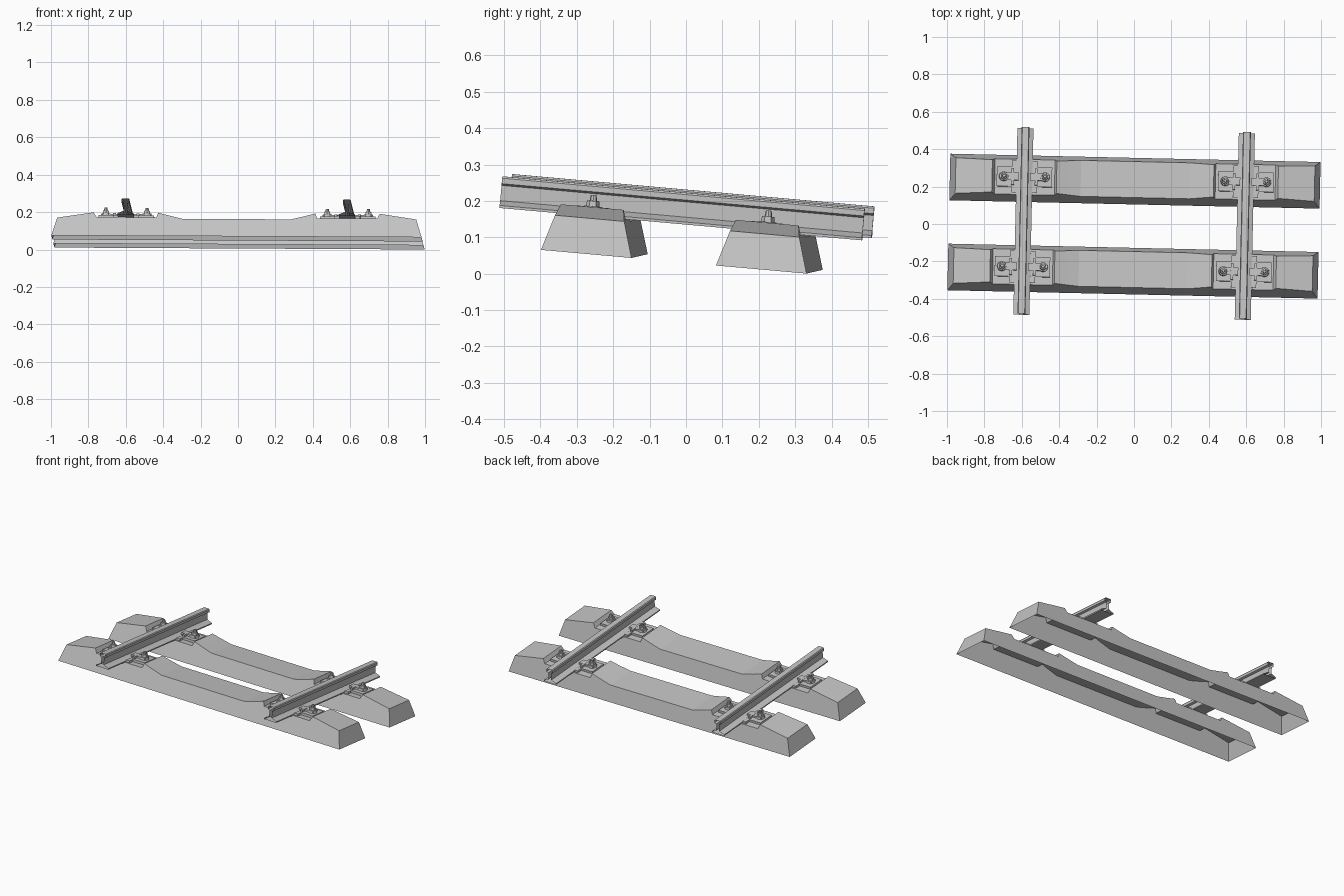
import bpy, bmesh, math
from mathutils import Matrix, Euler

if "Cube" in bpy.data.objects:
    bpy.data.objects.remove(bpy.data.objects["Cube"], do_unlink=True)

grey = bpy.data.materials.new("plain_grey")
grey.use_nodes = True
colour = (0.55, 0.55, 0.55, 1)
grey.diffuse_color = colour
grey.node_tree.nodes["Principled BSDF"].inputs["Base Color"].default_value = colour

# The whole track piece rests at a slight tilt
TILT = Matrix.Translation((0, 0, 0.037)) @ Euler(
    (math.radians(-5.1), math.radians(0.3), math.radians(-1.29))).to_matrix().to_4x4()
SEAT_Z = 0.102
RAIL_X = 0.592
SLEEPER_Y = {"front": -0.253, "rear": 0.23}


def finish(bm, name):
    bmesh.ops.recalc_face_normals(bm, faces=bm.faces)
    mesh = bpy.data.meshes.new(name)
    bm.to_mesh(mesh)
    bm.free()
    mesh.materials.append(grey)
    ob = bpy.data.objects.new(name, mesh)
    bpy.context.collection.objects.link(ob)
    ob.matrix_world = TILT
    return ob


def add_box(bm, x0, x1, half_y, z0, z1, origin):
    x, y = origin
    m = Matrix.Translation((x + (x0 + x1) / 2, y, (z0 + z1) / 2)) @ Matrix.Diagonal(
        (abs(x1 - x0), 2 * half_y, z1 - z0, 1))
    bmesh.ops.create_cube(bm, size=1, matrix=m)


def add_prism(bm, sides, r0, r1, z0, z1, origin):
    bmesh.ops.create_cone(bm, cap_ends=True, segments=sides, radius1=r0, radius2=r1,
                          depth=z1 - z0,
                          matrix=Matrix.Translation((*origin, (z0 + z1) / 2)))


# Concrete sleeper: sloped shell, open underneath, with two notched rail seats
def sleeper(name, y):
    half = [(0.96, 0.098), (0.765, 0.128), (0.75, SEAT_Z), (0.43, SEAT_Z),
            (0.42, 0.128), (0.36, 0.112), (0.29, 0.095)]
    top = [(-x, z) for x, z in half] + [(x, z) for x, z in reversed(half)]
    outline = [(-0.99, 0)] + top + [(0.99, 0)]
    bm = bmesh.new()
    walls = []
    for s in (-1, 1):
        walls.append([bm.verts.new((x, y + s * (0.125 - 0.3 * z), z)) for x, z in outline])
        bm.faces.new(walls[-1])
    a, b = walls
    for i in range(len(a) - 1):
        bm.faces.new((a[i], a[i + 1], b[i + 1], b[i]))
    finish(bm, name)


# Rail: foot, web and head profile swept along y
def rail(name, x):
    half = [(0.043, 0), (0.043, 0.007), (0.009, 0.02), (0.009, 0.062),
            (0.021, 0.067), (0.021, 0.082), (0.017, 0.087)]
    profile = half + [(-px, pz) for px, pz in reversed(half)]
    bm = bmesh.new()
    ends = [[bm.verts.new((x + px, y, SEAT_Z + pz)) for px, pz in profile]
            for y in (-0.51, 0.49)]
    a, b = ends
    for i in range(len(a)):
        j = (i + 1) % len(a)
        bm.faces.new((a[i], a[j], b[j], b[i]))
    finish(bm, name)


# Fastening: guide plate, shoulder, clip, hex nut and stud on one side of a rail
def fastening(name, x, y, s):
    bm = bmesh.new()
    o = (x, y)
    add_box(bm, s * 0.043, s * 0.068, 0.085, SEAT_Z, 0.115, o)
    add_box(bm, s * 0.056, s * 0.07, 0.045, 0.115, 0.128, o)
    add_box(bm, s * 0.068, s * 0.148, 0.053, SEAT_Z, 0.116, o)
    add_box(bm, s * 0.03, s * 0.128, 0.02, 0.114, 0.127, o)
    bolt = (x + s * 0.11, y)
    add_prism(bm, 12, 0.026, 0.024, 0.116, 0.13, bolt)
    add_prism(bm, 6, 0.019, 0.017, 0.13, 0.145, bolt)
    add_prism(bm, 8, 0.01, 0.008, 0.145, 0.161, bolt)
    finish(bm, name)


for row, y in SLEEPER_Y.items():
    sleeper(row + "_sleeper", y)
    for side, x in (("right", -RAIL_X), ("left", RAIL_X)):
        for s in (-1, 1):
            place = "outer" if s * x > 0 else "inner"
            fastening(f"{row}_{side}_{place}_fastening", x, y, s)

rail("right_rail", -RAIL_X)
rail("left_rail", RAIL_X)
